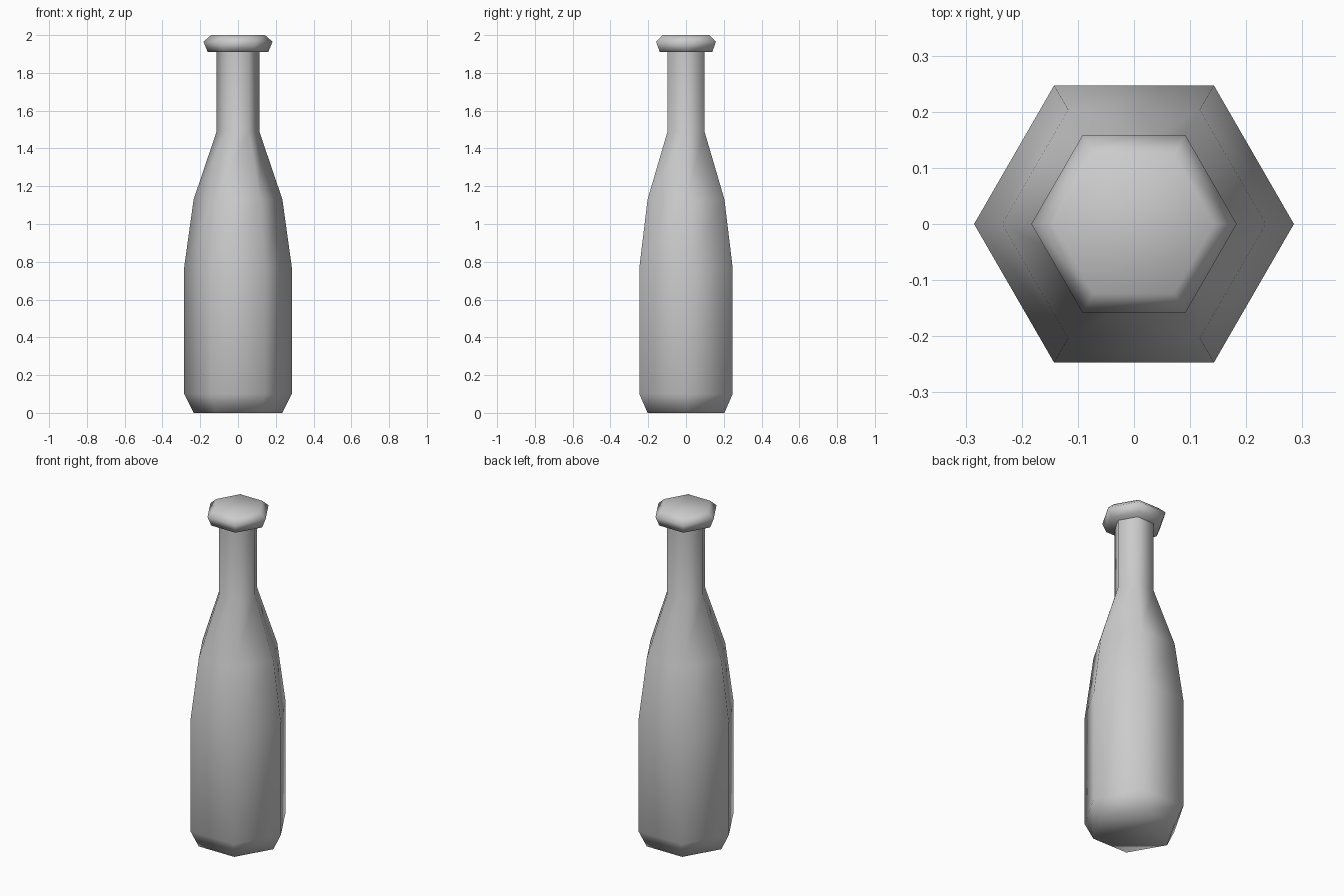
import bpy, bmesh
from math import cos, sin, pi

cube = bpy.data.objects.get("Cube")
if cube:
    bpy.data.objects.remove(cube, do_unlink=True)

SIDES = 6

grey = bpy.data.materials.new("plain grey")
grey.use_nodes = True
colour = (0.6, 0.6, 0.6, 1)
grey.diffuse_color = colour
grey.node_tree.nodes["Principled BSDF"].inputs["Base Color"].default_value = colour


def lathe(name, profile, cap_top=True):
    """Six-sided solid from (radius, height) pairs, smooth shaded."""
    bm = bmesh.new()
    rings = [[bm.verts.new((r * cos(2 * pi * i / SIDES), r * sin(2 * pi * i / SIDES), z))
              for i in range(SIDES)] for r, z in profile]
    for low, high in zip(rings, rings[1:]):
        for i in range(SIDES):
            j = (i + 1) % SIDES
            bm.faces.new((low[i], low[j], high[j], high[i]))
    bm.faces.new(rings[0][::-1])
    if cap_top:
        bm.faces.new(rings[-1])
    for face in bm.faces:
        face.smooth = True
    mesh = bpy.data.meshes.new(name)
    bm.to_mesh(mesh)
    bm.free()
    mesh.materials.append(grey)
    obj = bpy.data.objects.new(name, mesh)
    bpy.context.collection.objects.link(obj)
    return obj


# Body: chamfered base, straight wall, two-step shoulder, neck
lathe("bottle_body", [(0.235, 0), (0.285, 0.1), (0.285, 0.77), (0.235, 1.13),
                      (0.113, 1.49), (0.113, 1.92)], cap_top=False)

# Lip: flared ring with a flat closed top
lathe("bottle_lip", [(0.16, 1.91), (0.183, 1.965), (0.143, 2.0)])
